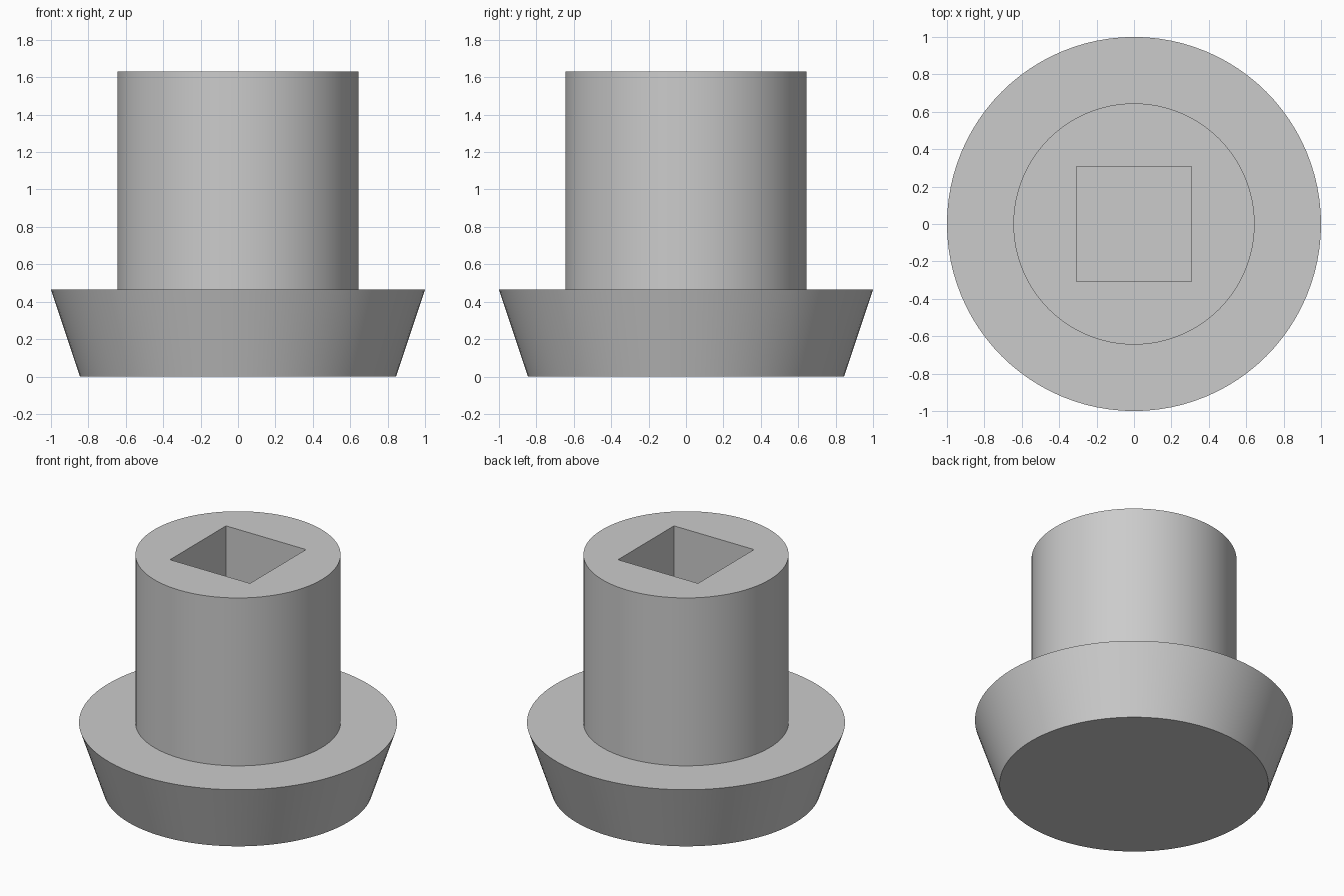
import bpy
import bmesh
import math
from mathutils import Vector

cube = bpy.data.objects.get("Cube")
if cube:
    bpy.data.objects.remove(cube, do_unlink=True)

SEGMENTS = 96
FLANGE_TOP, STEM_TOP = 0.465, 1.63
BASE_R, FLANGE_R, STEM_R = 0.845, 1.0, 0.645
SOCKET = 0.614

# Single grey material
grey = bpy.data.materials.new("light_grey")
grey.use_nodes = True
grey.diffuse_color = (0.6, 0.6, 0.6, 1)
grey.node_tree.nodes["Principled BSDF"].inputs["Base Color"].default_value = grey.diffuse_color


def add_object(name, bm):
    bmesh.ops.recalc_face_normals(bm, faces=bm.faces)
    mesh = bpy.data.meshes.new(name)
    bm.to_mesh(mesh)
    bm.free()
    mesh.materials.append(grey)
    obj = bpy.data.objects.new(name, mesh)
    bpy.context.collection.objects.link(obj)
    return obj


# Tapered flange and round stem, turned as one solid
bm = bmesh.new()
rings = []
for radius, z in ((BASE_R, 0), (FLANGE_R, FLANGE_TOP), (STEM_R, FLANGE_TOP), (STEM_R, STEM_TOP)):
    angles = [math.tau * i / SEGMENTS for i in range(SEGMENTS)]
    rings.append([bm.verts.new((radius * math.cos(a), radius * math.sin(a), z)) for a in angles])
for low, high in zip(rings, rings[1:]):
    for i in range(SEGMENTS):
        j = (i + 1) % SEGMENTS
        bm.faces.new((low[i], low[j], high[j], high[i]))
bm.faces.new(rings[0])
bm.faces.new(rings[-1])
body = add_object("flanged_plug", bm)

# Square socket sunk into the stem
bm = bmesh.new()
depth = STEM_TOP - FLANGE_TOP + 0.2
bmesh.ops.create_cube(bm, size=1)
bmesh.ops.scale(bm, vec=Vector((SOCKET, SOCKET, depth)), verts=bm.verts)
bmesh.ops.translate(bm, vec=Vector((0, 0, FLANGE_TOP + depth / 2)), verts=bm.verts)
cutter = add_object("socket_cutter", bm)
cutter.hide_render = True

cut = body.modifiers.new("square_socket", "BOOLEAN")
cut.operation = "DIFFERENCE"
cut.solver = "EXACT"
cut.object = cutter

bpy.ops.object.select_all(action="DESELECT")
body.select_set(True)
bpy.context.view_layer.objects.active = body
bpy.ops.object.modifier_apply(modifier=cut.name)
bpy.data.objects.remove(cutter, do_unlink=True)
bpy.ops.object.shade_smooth_by_angle(angle=math.radians(30))
